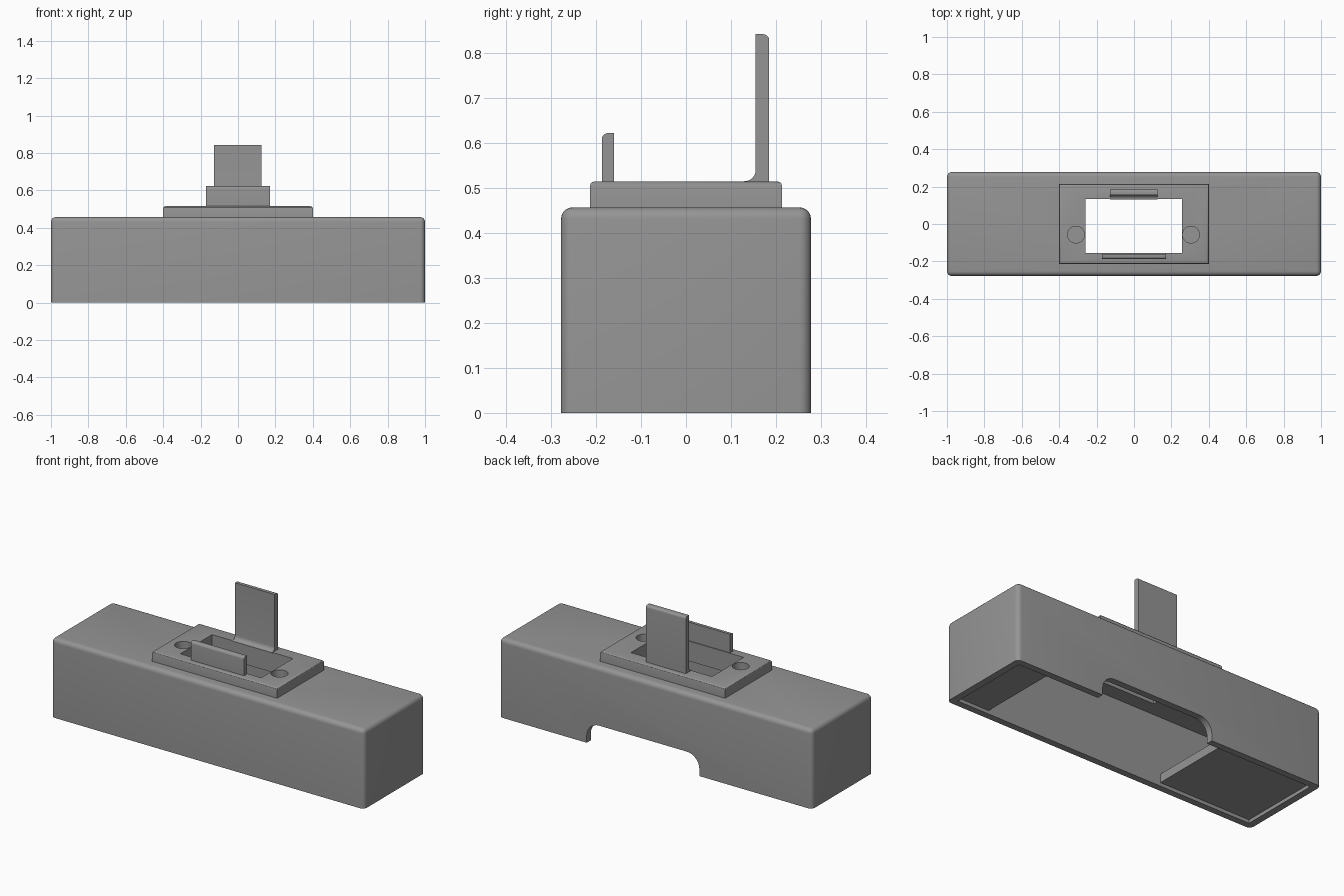
import bpy, bmesh, math

if "Cube" in bpy.data.objects:
    bpy.data.objects.remove(bpy.data.objects["Cube"])

grey = bpy.data.materials.new("mid grey")
grey.diffuse_color = (0.3, 0.3, 0.3, 1)
grey.use_nodes = True
grey.node_tree.nodes["Principled BSDF"].inputs["Base Color"].default_value = grey.diffuse_color


def finish(name, bm):
    bmesh.ops.recalc_face_normals(bm, faces=bm.faces)
    me = bpy.data.meshes.new(name)
    bm.to_mesh(me)
    bm.free()
    me.materials.append(grey)
    ob = bpy.data.objects.new(name, me)
    bpy.context.collection.objects.link(ob)
    return ob


def box(name, lo, hi, r=0.0, pick=None, seg=5):
    """Box between two corners; edges chosen by pick(a, b) are rounded."""
    bm = bmesh.new()
    bmesh.ops.create_cube(bm, size=1)
    for v in bm.verts:
        v.co = [(l + h) / 2 + c * (h - l) for l, h, c in zip(lo, hi, v.co)]
    if r:
        es = [e for e in bm.edges if pick(e.verts[0].co, e.verts[1].co)]
        bmesh.ops.bevel(bm, geom=es, offset=r, segments=seg, profile=0.5, affect='EDGES')
    return finish(name, bm)


def prism(name, pts, to3d, axis, lo, hi):
    """Extrude a 2D outline along one axis from lo to hi."""
    bm = bmesh.new()
    f = bm.faces.new([bm.verts.new(to3d(a, b, lo)) for a, b in pts])
    res = bmesh.ops.extrude_face_region(bm, geom=[f])
    for v in res["geom"]:
        if isinstance(v, bmesh.types.BMVert):
            v.co[axis] = hi
    return finish(name, bm)


def arc(cx, cy, r, a0, a1, n=8):
    return [(cx + r * math.cos(math.radians(a0 + (a1 - a0) * i / n)),
             cy + r * math.sin(math.radians(a0 + (a1 - a0) * i / n))) for i in range(n + 1)]


def cut(target, *cutters):
    for c in cutters:
        m = target.modifiers.new("cut", 'BOOLEAN')
        m.operation, m.solver, m.object = 'DIFFERENCE', 'EXACT', c
        c.hide_render = True
        c.hide_set(True)
    bpy.context.view_layer.objects.active = target
    for m in list(target.modifiers):
        bpy.ops.object.modifier_apply(modifier=m.name)
    for c in cutters:
        bpy.data.objects.remove(c)


def smooth(ob):
    bpy.ops.object.select_all(action='DESELECT')
    ob.select_set(True)
    bpy.context.view_layer.objects.active = ob
    bpy.ops.object.shade_smooth_by_angle(angle=math.radians(30))


def opening():
    return box("opening_cutter", (-0.26, -0.155, 0.3), (0.257, 0.135, 0.7))


# Hollow housing, open below, rounded on top and at the upright corners
housing = box("housing", (-1, -0.278, 0), (1, 0.278, 0.457), 0.026,
              lambda a, b: a.z > 0.4 or b.z > 0.4)
cavity = box("cavity_cutter", (-0.96, -0.24, -0.1), (0.96, 0.24, 0.40))

# Round-topped cable notch in the back wall
notch_pts = [(0.44, -0.1)] + arc(0.36, 0.04, 0.08, 0, 90) + arc(-0.20, 0.04, 0.08, 90, 180) + [(-0.28, -0.1)]
notch = prism("notch_cutter", notch_pts, lambda a, b, c: (a, c, b), 1, 0.2, 0.35)
cut(housing, cavity, notch, opening())
smooth(housing)

# Ledges closing both ends of the underside
box("left_bottom_ledge", (-0.97, -0.25, 0.02), (-0.375, 0.25, 0.07))
box("right_bottom_ledge", (0.757, -0.25, 0.02), (0.97, 0.25, 0.07))

# Raised plate with the opening and two blind round holes
plate = box("raised_plate", (-0.4, -0.214, 0.45), (0.4, 0.214, 0.515), 0.012,
            lambda a, b: a.z > 0.5 and b.z > 0.5, 3)
holes = []
for x in (-0.31, 0.305):
    holes.append(prism("hole_cutter", arc(x, -0.057, 0.045, 0, 348.75, 31),
                       lambda a, b, c: (a, b, c), 2, 0.46, 0.6))
cut(plate, opening(), *holes)
smooth(plate)

# Low front tab, rounded on its outer top edge
front_pts = [(-0.16, 0.51), (-0.16, 0.622)] + arc(-0.174, 0.609, 0.013, 90, 180, 5) + [(-0.187, 0.51)]
smooth(prism("front_tab", front_pts, lambda a, b, c: (c, a, b), 0, -0.17, 0.17))

# Tall back tab with a fillet at its foot
back_pts = ([(0.185, 0.51)] + arc(0.172, 0.829, 0.013, 0, 90, 5) + [(0.155, 0.842)]
            + arc(0.13, 0.54, 0.025, 0, -90, 6) + [(0.13, 0.51)])
smooth(prism("back_tab", back_pts, lambda a, b, c: (c, a, b), 0, -0.128, 0.126))
